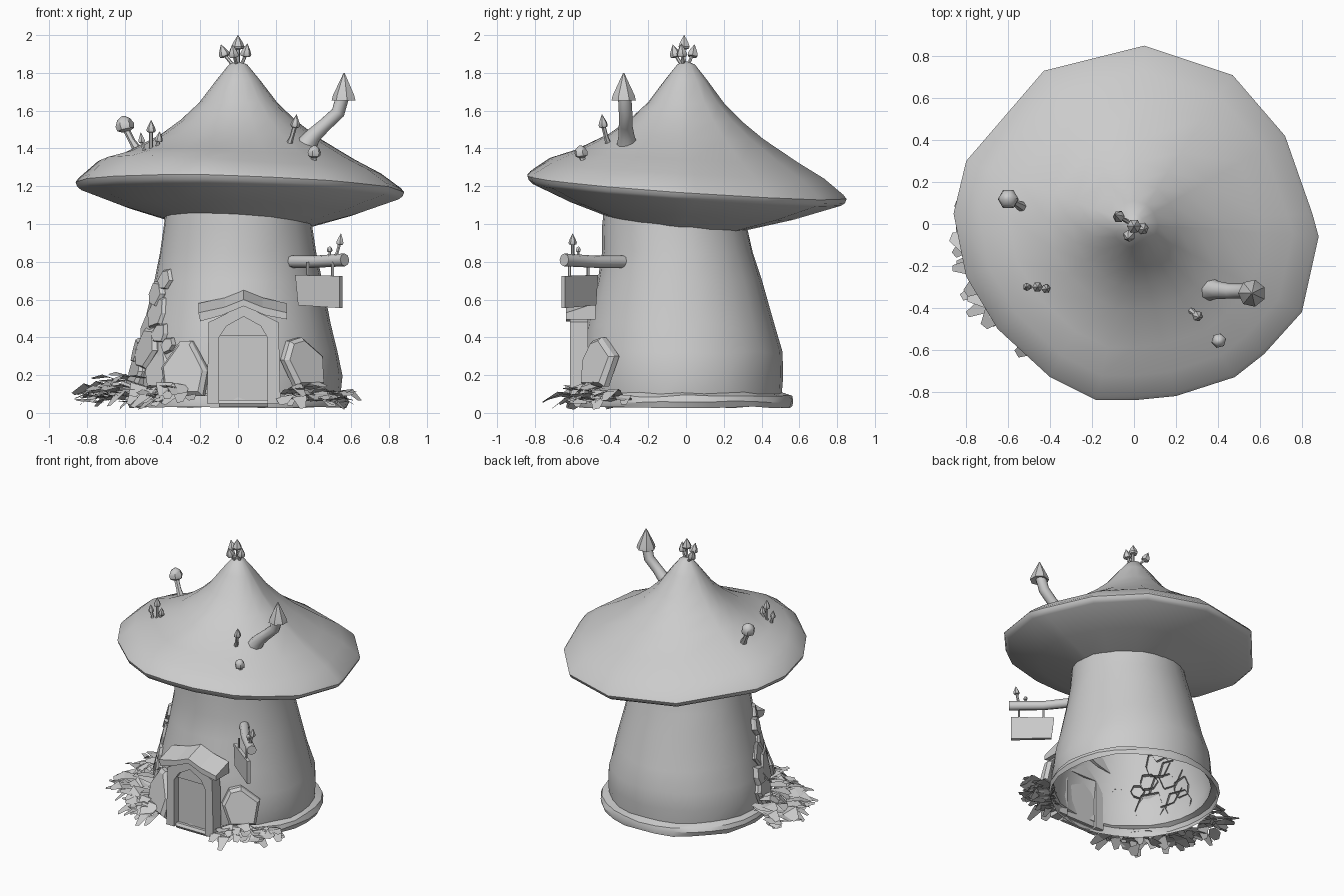
import bpy, random
from math import sin, cos, pi, radians, atan2
from mathutils import Vector

if "Cube" in bpy.data.objects:
    bpy.data.objects.remove(bpy.data.objects["Cube"])

random.seed(4)


def make(name, verts, faces, smooth=None):
    me = bpy.data.meshes.new(name)
    me.from_pydata([tuple(v) for v in verts], [], faces)
    ob = bpy.data.objects.new(name, me)
    bpy.context.collection.objects.link(ob)
    if smooth:
        bpy.ops.object.select_all(action='DESELECT')
        ob.select_set(True)
        bpy.context.view_layer.objects.active = ob
        bpy.ops.object.shade_smooth_by_angle(angle=radians(smooth))
    return ob


def loft(name, rings, start=True, end=True, smooth=None):
    n = len(rings[0])
    verts = [v for r in rings for v in r]
    faces = [(k * n + i, k * n + (i + 1) % n, (k + 1) * n + (i + 1) % n, (k + 1) * n + i)
             for k in range(len(rings) - 1) for i in range(n)]
    if start:
        faces.append(tuple(range(n))[::-1])
    if end:
        faces.append(tuple(range(len(verts) - n, len(verts))))
    return make(name, verts, faces, smooth)


def circle(c, d, r, n):
    q = Vector(d).to_track_quat('Z', 'Y')
    return [Vector(c) + q @ Vector((r * cos(2 * pi * i / n), r * sin(2 * pi * i / n), 0)) for i in range(n)]


def tube(name, path, radii, n=8):
    p = [Vector(v) for v in path]
    rings = []
    for i, c in enumerate(p):
        d = p[min(i + 1, len(p) - 1)] - p[max(i - 1, 0)]
        rings.append(circle(c, d, radii[i], n))
    return loft(name, rings, smooth=50)


# Small mushroom: leaning stem with a pointed or round cap
def mushroom(name, base, top, r, h, stem=0.01, point=True):
    base, top = Vector(base), Vector(top)
    d = Vector((top.x - base.x, top.y - base.y, 2 * (top.z - base.z))).normalized()
    low = top - d * h
    tube(name + "_stem", [base, base.lerp(low, .5), low + d * h * .25], [stem * 1.4, stem, stem], 6)
    prof = [(.35, .05), (.85, .1), (1, .25), (.75, .5), (.4, .75), (.03, 1)] if point else \
           [(.4, 0), (.9, .15), (1, .45), (.7, .8), (.2, 1)]
    loft(name + "_cap", [circle(low + d * h * t, d, r * s, 6) for s, t in prof], smooth=40)


# Tower body: leaning, tapering shell, open underneath, with a base flange
body = [(.03, 0, .575, .565), (.06, 0, .59, .57), (.09, 0, .575, .56), (.105, -.02, .54, .525),
        (.2, -.02, .55, .533), (.32, -.02, .53, .53), (.47, -.03, .495, .495), (.7, -.035, .443, .435),
        (.85, -.045, .415, .40), (.98, -.06, .395, .385), (1.1, -.06, .38, .375)]
rings = []
for z, cy, rx, ry in body:
    ring = []
    for i in range(28):
        a = 2 * pi * i / 28
        k = 1 + random.uniform(-.008, .008)
        ring.append((rx * k * cos(a), cy + ry * k * sin(a), z + random.uniform(-.006, .006)))
    rings.append(ring)
loft("tower_body", rings, False, False, 35)

# Cap: irregular tilted rim, conical underside, concave peak
rim = [(.88, -.06), (.85, .05), (.72, .42), (.47, .71), (.05, .85), (-.43, .73), (-.80, .30), (-.86, .05),
       (-.80, -.25), (-.65, -.50), (-.40, -.73), (-.18, -.84), (0, -.84), (.2, -.82), (.48, -.73),
       (.62, -.62), (.80, -.42)]


def tilt(x, y):
    return -.035 * x - .072 * y


neck = []
for x, y in rim:
    a = atan2(y, x)
    nx, ny = .39 * cos(a), -.06 + .38 * sin(a)
    neck.append((nx, ny, 1.01 - .06 * nx - .11 * (ny + .06)))
under = [(nx + (x * .97 - nx) * .5, ny + (y * .97 - ny) * .5, z + (1.17 + tilt(x, y) - z) * .4)
         for (x, y), (nx, ny, z) in zip(rim, neck)]
cap = [neck, under]
for t, z, bulge in [(.965, 1.155, 0), (.99, 1.172, 0), (1, 1.195, 0), (.98, 1.215, .005), (.86, 1.287, .035),
                    (.7, 1.355, .012), (.48, 1.465, 0), (.35, 1.55, 0), (.24, 1.64, 0), (.13, 1.765, 0),
                    (.055, 1.845, 0), (.01, 1.86, 0)]:
    ring = []
    for x, y in rim:
        w = max(0, cos(atan2(y, x) - radians(205))) ** 2
        ring.append((x * t, y * t, z + tilt(x, y) * t * t + bulge * w))
    cap.append(ring)
loft("mushroom_roof", cap, False, True, 50)

# Chimney with pointed cap
tube("chimney_pipe", [(.35, -.31, 1.40), (.40, -.315, 1.47), (.46, -.32, 1.525), (.53, -.32, 1.59), (.555, -.325, 1.68)],
     [.06, .042, .036, .036, .036], 8)
loft("chimney_cap", [circle((.562, -.33, z), (0, 0, 1), r, 7)
                     for z, r in [(1.665, .03), (1.655, .066), (1.68, .06), (1.80, .003)]], smooth=40)

# Mushrooms growing on the roof and the sign beam
for i, (b, t, r, h, s, p) in enumerate([
        ((-.53, .08, 1.39), (-.61, .125, 1.57), .05, .085, .018, False),
        ((-.49, -.30, 1.37), (-.515, -.30, 1.485), .02, .06, .01, True),
        ((-.46, -.30, 1.37), (-.46, -.30, 1.55), .025, .07, .01, True),
        ((-.44, -.30, 1.37), (-.415, -.31, 1.49), .022, .06, .01, True),
        ((.27, -.41, 1.42), (.31, -.445, 1.58), .026, .075, .012, True),
        ((.40, -.54, 1.33), (.405, -.56, 1.415), .036, .065, .015, False),
        ((-.01, 0, 1.83), (-.09, .045, 1.95), .03, .075, .009, True),
        ((0, -.01, 1.83), (0, -.01, 2.0), .034, .08, .01, True),
        ((.01, -.01, 1.83), (.05, -.025, 1.955), .03, .075, .009, True),
        ((0, -.01, 1.83), (-.03, -.07, 1.95), .03, .075, .009, True),
        ((.515, -.60, .82), (.545, -.60, .95), .022, .065, .009, True),
        ((.485, -.57, .82), (.485, -.57, .88), .015, .03, .007, False)]):
    mushroom("little_mushroom_%d" % i, b, t, r, h, s, p)

# Sign beam, hangers and board
tube("sign_beam", [(.275, -.32, .80), (.40, -.48, .80), (.565, -.645, .81)], [.034, .032, .034], 8)
A, B = Vector((.325, -.485, 0)), Vector((.545, -.65, 0))
side = Vector((B - A).cross(Vector((0, 0, 1)))).normalized() * .012
sign = [(A, .57), (B, .555), (B, .725), (A + Vector((-.015, .01, 0)), .73)]
loft("sign_board", [[p + s * side + Vector((0, 0, z)) for p, z in sign] for s in (-1, 1)])
for k in (.2, .8):
    p = A.lerp(B, k)
    tube("sign_hanger", [(p.x, p.y, .72), (p.x, p.y, .80)], [.008, .008], 5)


# Door surround, panel and peaked hood, built from front-facing profiles
def prism(name, front, y0, back, y1, smooth=None):
    loft(name, [[(x, y0, z) for x, z in front][::-1], [(x, y1, z) for x, z in back][::-1]], smooth=smooth)


def facing(pts):  # order the profile so that its faces point outward
    area = sum(a[0] * b[1] - b[0] * a[1] for a, b in zip(pts, pts[1:] + pts[:1]))
    return pts if area > 0 else pts[::-1]


frame = facing([(-.165, .05), (-.155, .48), (.03, .57), (.215, .48), (.225, .05), (.155, .05), (.155, .40),
                (.12, .46), (.03, .51), (-.06, .46), (-.10, .40), (-.10, .05)])
prism("door_frame", frame, -.615, frame, -.52)
panel = facing([(-.11, .06), (-.11, .42), (.165, .42), (.165, .06)])
prism("door_panel", panel, -.565, panel, -.54)
gable = facing([(-.11, .41), (-.06, .47), (.03, .515), (.12, .47), (.165, .41)])
prism("door_arch", gable, -.585, gable, -.52)
hood_f = facing([(-.20, .485), (-.21, .53), (-.07, .56), (.03, .60), (.13, .56), (.26, .53), (.26, .495),
                 (.15, .515), (.03, .565), (-.09, .515)])
hood_b = [(x, z + .05 if z > .525 and (x, z) != (.03, .565) else z) for x, z in hood_f]
prism("door_hood", hood_f, -.635, hood_b, -.48)
tube("door_step", [(-.10, -.575, .05), (.16, -.575, .05)], [.022, .022], 6)


# Faceted stones leaning on the wall
def stone(name, ang, z, pts, depth=.05, lean=.12, r=None):
    a = radians(ang)
    out, right, up = Vector((cos(a), sin(a), 0)), Vector((-sin(a), cos(a), 0)), Vector((0, 0, 1))
    r = r if r else .585 - .19 * z
    c = out * r + up * z

    def ring(s, o):
        return [c + right * u * s + up * v * s + out * (o - lean * v - u * u * .7) for u, v in pts]
    loft(name, [ring(1, -.008), ring(1, depth * .5), ring(.85, depth)], start=False)


stone("right_stone", -53, .28, [(-.08, -.14), (.10, -.14), (.13, .02), (.0, .12), (-.08, .10), (-.13, .0)], .05, .25, .565)
stone("left_stone", -118, .25, [(-.10, -.16), (.12, -.16), (.13, -.03), (.02, .13), (-.05, .13), (-.15, -.01)], .04, .25, .575)

# Stones and ivy patches climbing the front left wall
for i, (ang, z, s) in enumerate([(196, .22, .12), (206, .33, .12), (219, .22, .12), (201, .45, .09), (212, .53, .10),
                                 (219, .42, .07), (207, .63, .08), (215, .70, .06), (228, .36, .05), (192, .33, .08)]):
    pts = [(s * random.uniform(.7, 1.2) * cos(k * 2 * pi / 6), s * random.uniform(.7, 1.2) * sin(k * 2 * pi / 6))
           for k in range(6)]
    stone("wall_patch_%d" % i, ang, z, pts, random.uniform(.025, .045), .2)


# Leaf clumps on the ground: bent two-segment blades fanning outward
def leaves(name, count, a0, a1, r0, r1, top):
    verts, faces = [], []
    for _ in range(count):
        a = radians(random.uniform(a0, a1))
        k = random.random()
        r = r0 + (r1 - r0) * k
        yaw = a + random.uniform(-.7, .7)
        d, s = Vector((cos(yaw), sin(yaw), 0)), Vector((-sin(yaw), cos(yaw), random.uniform(-.35, .35)))
        L, W = random.uniform(.12, .19), random.uniform(.035, .055)
        c = Vector((r * cos(a), r * sin(a), .04 + (top - .04) * (1 - k * .5) * random.uniform(.2, 1)))
        mid = c + d * L * .55 + Vector((0, 0, random.uniform(0, .035)))
        tip = c + d * L + Vector((0, 0, random.uniform(-.05, .03)))
        b = len(verts)
        for p, w in ((c, .5), (mid, 1), (tip, .4)):
            for q in (-1, 1):
                v = p + s * W * w * q
                v.z = max(v.z, .01)
                verts.append(v)
        faces += [(b, b + 2, b + 3, b + 1)[::-1], (b + 2, b + 4, b + 5, b + 3)[::-1]]
    make(name, verts, faces)


leaves("left_leaves", 42, 176, 212, .56, .73, .20)
leaves("front_left_leaves", 36, 212, 248, .55, .66, .15)
leaves("front_right_leaves", 38, -66, -34, .54, .62, .15)
